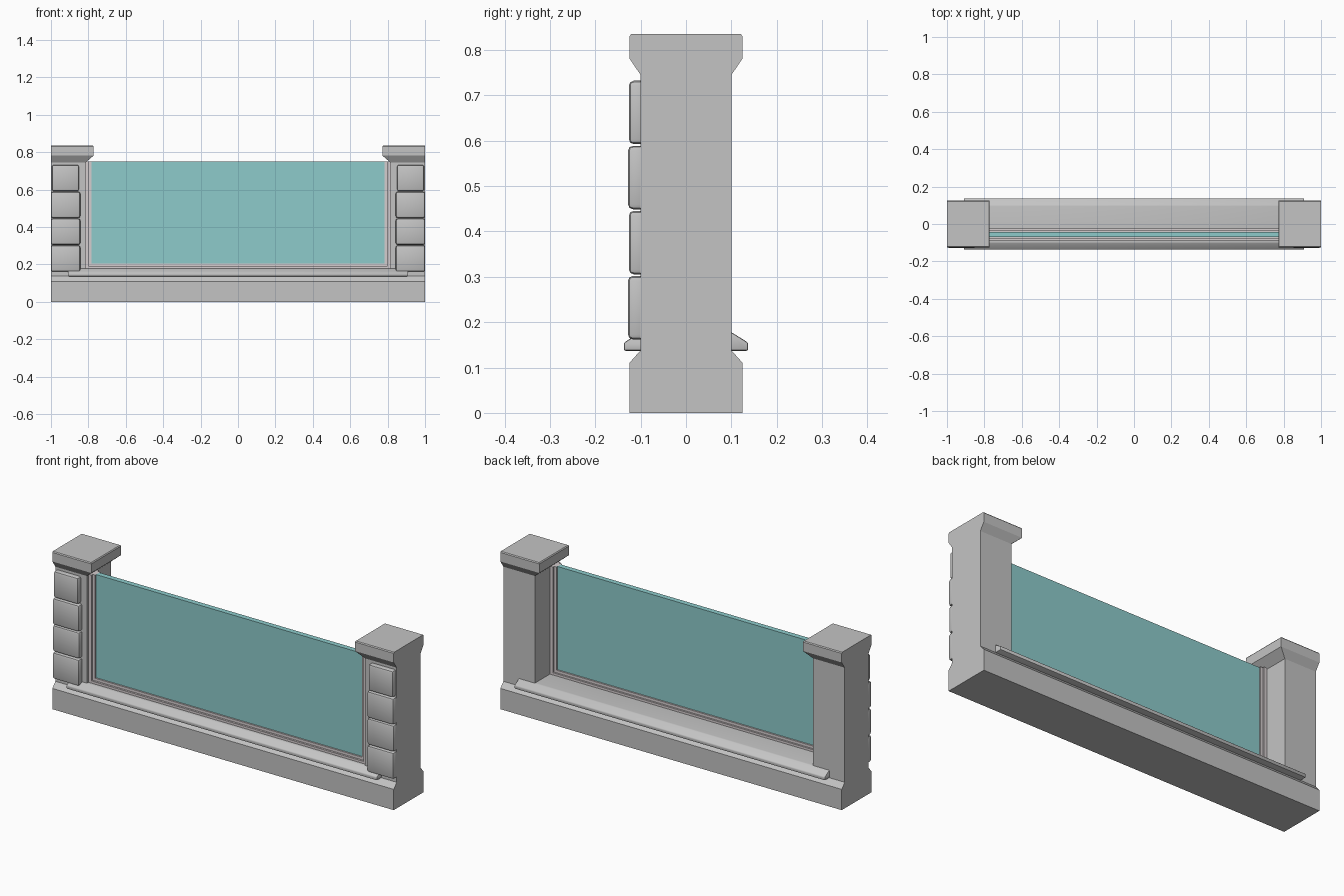
import bpy, bmesh, math

if "Cube" in bpy.data.objects:
    bpy.data.objects.remove(bpy.data.objects["Cube"], do_unlink=True)


def material(name, rgb):
    mat = bpy.data.materials.new(name)
    mat.use_nodes = True
    mat.diffuse_color = (*rgb, 1)
    mat.node_tree.nodes["Principled BSDF"].inputs["Base Color"].default_value = (*rgb, 1)
    return mat


STONE = material("grey stone", (0.55, 0.55, 0.55))
FRAME = material("pale frame", (0.66, 0.61, 0.62))
GLASS = material("teal glass", (0.27, 0.60, 0.60))


def loft(name, rings, mat, bevel=0.0, segments=2):
    """Skin a stack of matching rings, cap both ends and optionally round the edges."""
    bm = bmesh.new()
    loops = [[bm.verts.new(p) for p in ring] for ring in rings]
    for a, b in zip(loops, loops[1:]):
        for i in range(len(a)):
            j = (i + 1) % len(a)
            bm.faces.new((a[i], a[j], b[j], b[i]))
    bm.faces.new(loops[0][::-1])
    bm.faces.new(loops[-1])
    bmesh.ops.recalc_face_normals(bm, faces=bm.faces)
    if bevel:
        bmesh.ops.bevel(bm, geom=list(bm.edges), offset=bevel, segments=segments,
                        profile=0.5, affect='EDGES', clamp_overlap=True)
    mesh = bpy.data.meshes.new(name)
    bm.to_mesh(mesh)
    bm.free()
    mesh.materials.append(mat)
    obj = bpy.data.objects.new(name, mesh)
    bpy.context.collection.objects.link(obj)
    if bevel:
        bpy.ops.object.select_all(action='DESELECT')
        obj.select_set(True)
        bpy.context.view_layer.objects.active = obj
        bpy.ops.object.shade_smooth_by_angle(angle=math.radians(40))
    return obj


def rect(x0, x1, y0, y1, z):
    return [(x0, y0, z), (x1, y0, z), (x1, y1, z), (x0, y1, z)]


def box(name, x, y, z, mat, bevel=0.0):
    return loft(name, [rect(*x, *y, h) for h in z], mat, bevel)


def extrude_x(name, profile, half, mat, bevel=0.0):
    return loft(name, [[(x, y, z) for y, z in profile] for x in (-half, half)], mat, bevel)


# Plinth with chamfered shoulders
extrude_x("plinth", [(-0.125, 0), (0.125, 0), (0.125, 0.11), (0.1, 0.138),
                     (-0.1, 0.138), (-0.125, 0.11)], 1, STONE)

# Sill with sloping noses on both faces
extrude_x("sill", [(-0.137, 0.137), (0.137, 0.137), (0.137, 0.155), (0.1, 0.178),
                   (-0.1, 0.178), (-0.137, 0.155)], 0.91, STONE, 0.004)

# Pillars, flared caps, facing stones and jambs, mirrored left and right
for side, s in (("left", 1), ("right", -1)):
    def span(a, b):
        return sorted((s * a, s * b))

    box(f"{side}_pillar", span(0.815, 1), (-0.1, 0.1), (0.13, 0.76), STONE)
    cap = [(0.815, 0.1, 0.745), (0.772, 0.125, 0.782), (0.772, 0.125, 0.83), (0.776, 0.121, 0.835)]
    loft(f"{side}_cap", [rect(*span(x, 1), -y, y, z) for x, y, z in cap], STONE)
    for i in range(4):
        z = 0.162 + i * 0.1435
        inner, outer = (0.85, 0.995) if i == 3 else (0.843, 1)
        box(f"{side}_facing_stone_{i + 1}", span(inner, outer),
            (-0.128 + 0.002 * (i % 2), -0.085), (z, z + 0.14), STONE, 0.011)
    box(f"{side}_outer_jamb", span(0.797, 0.82), (-0.088, -0.025), (0.17, 0.75), FRAME)
    box(f"{side}_inner_jamb", span(0.782, 0.80), (-0.078, -0.034), (0.17, 0.75), FRAME)

# Stepped lower frame rail
box("lower_rail", (-0.815, 0.815), (-0.088, -0.025), (0.17, 0.19), FRAME)
box("lower_rail_step", (-0.797, 0.797), (-0.078, -0.034), (0.18, 0.204), FRAME)

# Glass pane
box("glass_pane", (-0.79, 0.79), (-0.07, -0.042), (0.19, 0.75), GLASS)
